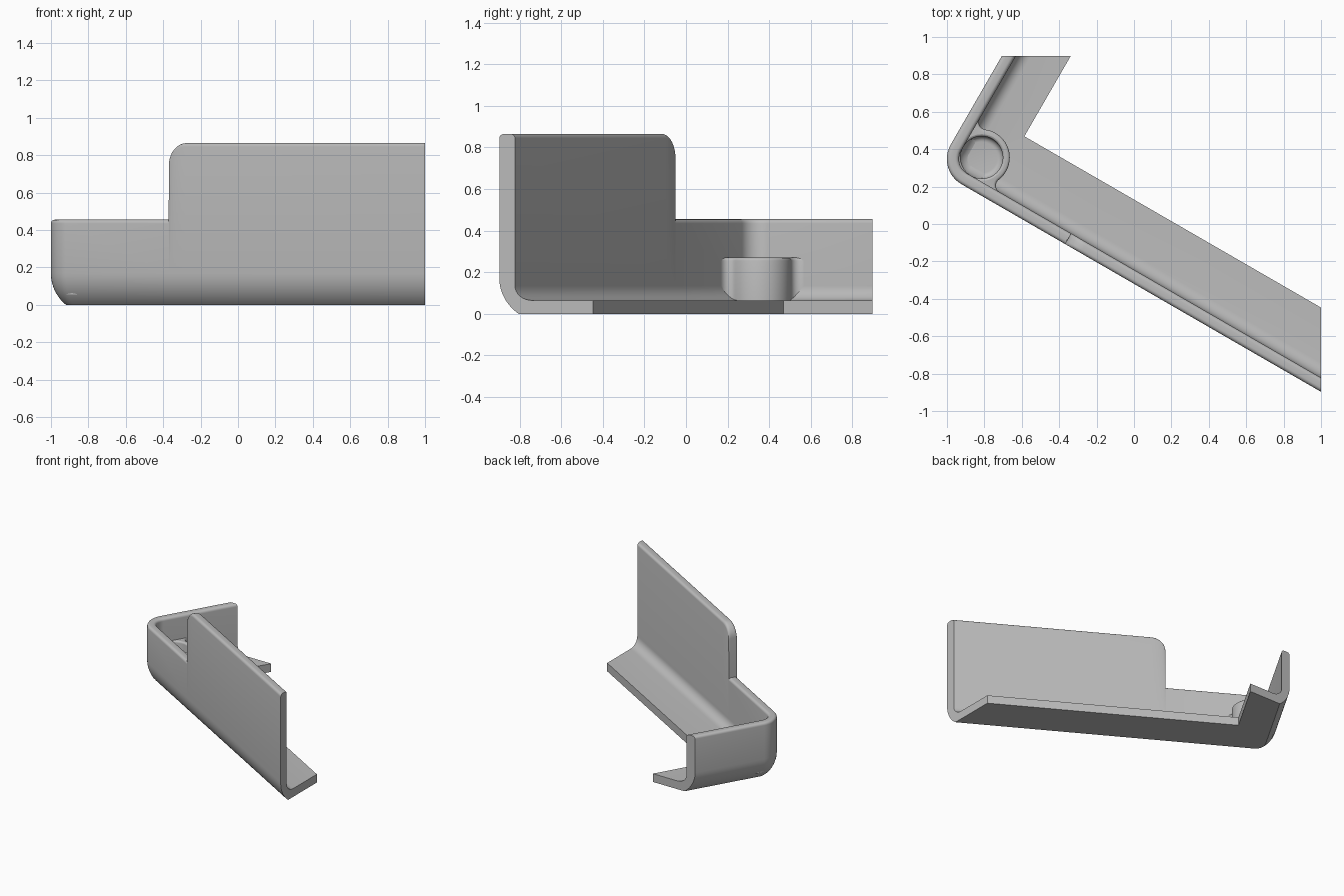
import bpy, bmesh
from math import sin, cos, pi, radians, sqrt, atan2

if "Cube" in bpy.data.objects:
    bpy.data.objects.remove(bpy.data.objects["Cube"], do_unlink=True)

# One plain grey material
grey = bpy.data.materials.new("plain_grey")
grey.use_nodes = True
COLOUR = (0.5, 0.5, 0.5, 1)
grey.diffuse_color = COLOUR
grey.node_tree.nodes["Principled BSDF"].inputs["Base Color"].default_value = COLOUR

# Tray frame: u runs along the long wall, v along the short wall
C, S = cos(pi / 6), 0.5
U0, V0 = -1.061, -0.277
X_END, Y_END = 1.0, 0.897
CORNER_R, WALL, FLOOR = 0.155, 0.065, 0.065
LOW, HIGH, STEP_U, STEP_R = 0.455, 0.865, -0.267, 0.1


def place(u, v, z):
    return (C * u + S * v, -S * u + C * v, z)


def arc(cx, cy, r, a, b, n):
    angles = [radians(a + (b - a) * i / n) for i in range(n + 1)]
    return [(cx + r * cos(t), cy + r * sin(t)) for t in angles]


def finish(name, bm):
    bmesh.ops.remove_doubles(bm, verts=bm.verts, dist=1e-5)
    bmesh.ops.recalc_face_normals(bm, faces=bm.faces)
    mesh = bpy.data.meshes.new(name)
    bm.to_mesh(mesh)
    bm.free()
    mesh.materials.append(grey)
    obj = bpy.data.objects.new(name, mesh)
    bpy.context.collection.objects.link(obj)
    return obj


def smooth(obj):
    bpy.ops.object.select_all(action="DESELECT")
    obj.select_set(True)
    bpy.context.view_layer.objects.active = obj
    bpy.ops.object.shade_smooth_by_angle(angle=radians(35))


# Wall and floor section: (inset along long wall, inset along short wall, z, measured from top)
def section():
    same = lambda pts, top: [(d, d, z, top) for d, z in pts]
    rim = 0.02
    outer = arc(0.22, 0.17, 0.22, 230.6, 180, 10)
    crown = arc(rim, -rim, rim, 180, 90, 4) + arc(WALL - rim, -rim, rim, 90, 0, 4)
    fillet = arc(WALL + 0.07, FLOOR + 0.07, 0.07, 180, 270, 8)
    return (same(outer, False) + same(crown, True) + same(fillet, False)
            + [(0.39, 0.319, FLOOR, False), (0.39, 0.319, 0, False)])


# Stations along the plan: long end, rounded step, corner, short end
def stations():
    out = [("long_end", 0, HIGH)]
    for u, z in arc(STEP_U + STEP_R, HIGH - STEP_R, STEP_R, 90, 180, 8):
        out.append(("along", u, z))
    out.append(("along", STEP_U - 0.001, LOW))
    out += [("corner", radians(270 - 90 * i / 12), LOW) for i in range(13)]
    out.append(("short_end", 0, LOW))
    return out


def station_point(kind, t, top, dv, du, z, from_top):
    u, v = U0 + du, V0 + dv
    if kind == "long_end":
        u = (X_END - S * v) / C
    elif kind == "along":
        u = t
    elif kind == "short_end":
        v = (Y_END + S * u) / C
    elif dv < CORNER_R:
        r = CORNER_R - dv
        u, v = U0 + CORNER_R + r * cos(t), V0 + CORNER_R + r * sin(t)
    return place(u, v, top + z if from_top else z)


bm = bmesh.new()
rows = [[bm.verts.new(station_point(*st, *p)) for p in section()] for st in stations()]
n = len(rows[0])
for a, b in zip(rows, rows[1:]):
    for i in range(n):
        j = (i + 1) % n
        bm.faces.new((a[i], a[j], b[j], b[i]))
bm.faces.new(rows[0])
bm.faces.new(rows[-1])
smooth(finish("angled_bracket", bm))

# Corner boss, blended into both walls
BOSS_D, BOSS_R, BLEND, BOSS_TOP = 0.178, 0.15, 0.04, 0.27
gap = BOSS_D - WALL
bu, bv = U0 + BOSS_D, V0 + BOSS_D
fx, fy = sqrt((BOSS_R + BLEND) ** 2 - (gap - BLEND) ** 2), BLEND - gap
tip = atan2(fy, fx) * 180 / pi
blend = [(fx, -gap - 0.03)] + arc(fx, fy, BLEND, 270, 180 + tip, 8)
outline = (blend + arc(0, 0, BOSS_R, tip, 90 - tip, 28)[1:-1]
           + [(b, a) for a, b in reversed(blend)] + arc(0, 0, BOSS_R, 155, 295, 16))
bm = bmesh.new()
base = bm.faces.new([bm.verts.new(place(bu + a, bv + b, 0.055)) for a, b in outline])
top = bmesh.ops.extrude_face_region(bm, geom=[base])["geom"]
bmesh.ops.translate(bm, vec=(0, 0, BOSS_TOP - 0.055),
                    verts=[g for g in top if isinstance(g, bmesh.types.BMVert)])
rim_edges = [e for e in bm.edges if all(v.co.z > BOSS_TOP - 0.01 for v in e.verts)]
bmesh.ops.bevel(bm, geom=rim_edges, offset=0.014, segments=3, profile=0.5, affect="EDGES")
boss = finish("corner_boss", bm)

# Round socket cut into the boss
hole = [(0, 0.07)] + arc(gap - 0.03, 0.1, 0.03, 270, 360, 5)
hole += arc(gap + 0.014, BOSS_TOP - 0.014, 0.014, 180, 100, 4) + [(gap + 0.014, 0.3), (0, 0.3)]
bm = bmesh.new()
x, y, _ = place(bu, bv, 0)
verts = [bm.verts.new((x + r, y, z)) for r, z in hole]
edges = [bm.edges.new(pair) for pair in zip(verts, verts[1:])]
bmesh.ops.spin(bm, geom=verts + edges, cent=(x, y, 0), axis=(0, 0, 1),
               angle=2 * pi, steps=48, use_merge=True)
cutter = finish("socket_cutter", bm)
cutter.hide_render = True
mod = boss.modifiers.new("socket", "BOOLEAN")
mod.operation, mod.solver, mod.object = "DIFFERENCE", "EXACT", cutter
bpy.context.view_layer.objects.active = boss
bpy.ops.object.modifier_apply(modifier=mod.name)
bpy.data.objects.remove(cutter, do_unlink=True)
smooth(boss)
